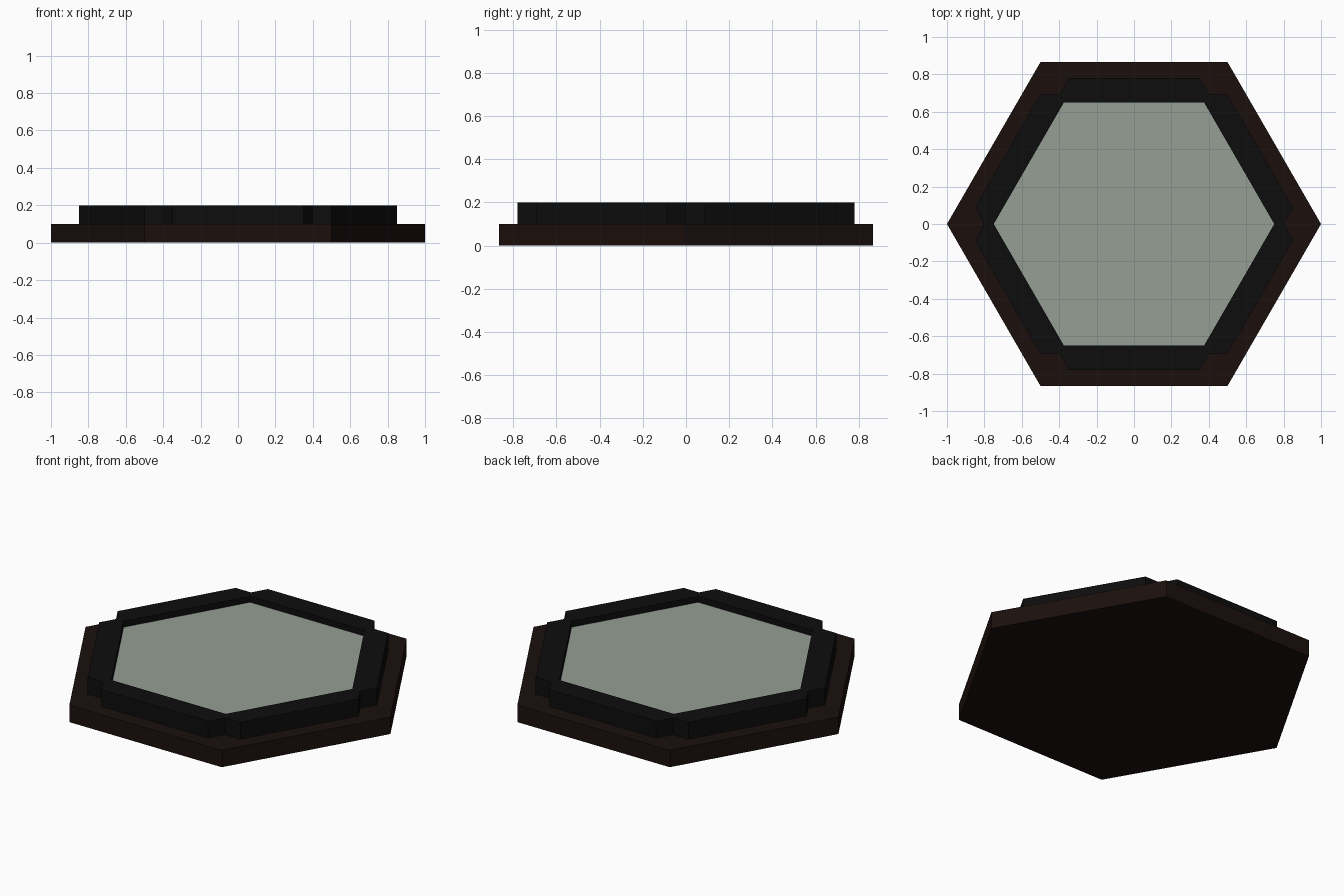
import bpy, bmesh, math
from mathutils import Matrix

if "Cube" in bpy.data.objects:
    bpy.data.objects.remove(bpy.data.objects["Cube"])


def material(name, color):
    m = bpy.data.materials.new(name)
    m.diffuse_color = (*color, 1)
    m.use_nodes = True
    m.node_tree.nodes["Principled BSDF"].inputs["Base Color"].default_value = m.diffuse_color
    return m


def finish(name, bm, mat):
    bmesh.ops.recalc_face_normals(bm, faces=bm.faces)
    mesh = bpy.data.meshes.new(name)
    bm.to_mesh(mesh)
    bm.free()
    mesh.materials.append(mat)
    bpy.context.collection.objects.link(bpy.data.objects.new(name, mesh))


def six_fold(points):
    """Repeat a few outline points around the six sides."""
    return [(x * math.cos(a) - y * math.sin(a), x * math.sin(a) + y * math.cos(a))
            for a in (math.radians(60 * i) for i in range(6)) for x, y in points]


def hex_slab(name, radius, z0, z1, mat):
    bm = bmesh.new()
    bmesh.ops.create_cone(bm, cap_ends=True, segments=6, radius1=radius, radius2=radius,
                          depth=z1 - z0, matrix=Matrix.Translation((0, 0, (z0 + z1) / 2))
                          @ Matrix.Rotation(math.radians(30), 4, 'Z'))
    # put the hexagon's corners on the x axis
    if max(v.co.x for v in bm.verts) < radius * 0.95:
        bmesh.ops.rotate(bm, verts=bm.verts, matrix=Matrix.Rotation(math.radians(30), 3, 'Z'))
    finish(name, bm, mat)


def ring(name, outer, inner, z0, z1, mat):
    bm = bmesh.new()
    loops = [[bm.verts.new((x, y, z)) for x, y in pts]
             for pts, z in ((outer, z0), (outer, z1), (inner, z1), (inner, z0))]
    n = len(outer)
    for k in range(4):
        a, b = loops[k], loops[(k + 1) % 4]
        for i in range(n):
            j = (i + 1) % n
            bm.faces.new((a[i], a[j], b[j], b[i]))
    finish(name, bm, mat)


brown = material("dark_brown", (0.011, 0.005, 0.004))
black = material("black", (0.004, 0.004, 0.004))
sage = material("grey_green", (0.30, 0.345, 0.296))

# Hexagonal base plate
hex_slab("base_plate", 1.0, 0.0, 0.1, brown)

# Raised rim: six bars with notched corners around a hexagonal opening
s = math.sqrt(3) / 2
outer = six_fold([(0.35, 0.78), (-0.35, 0.78), (-0.4, 0.8 * s)])
inner = six_fold([(0.35, 0.75 * s), (-0.35, 0.75 * s), (-0.375, 0.75 * s)])
ring("rim", outer, inner, 0.1, 0.2, black)

# Inset panel, slightly below the top of the rim
hex_slab("inset_panel", 0.75, 0.1, 0.165, sage)
